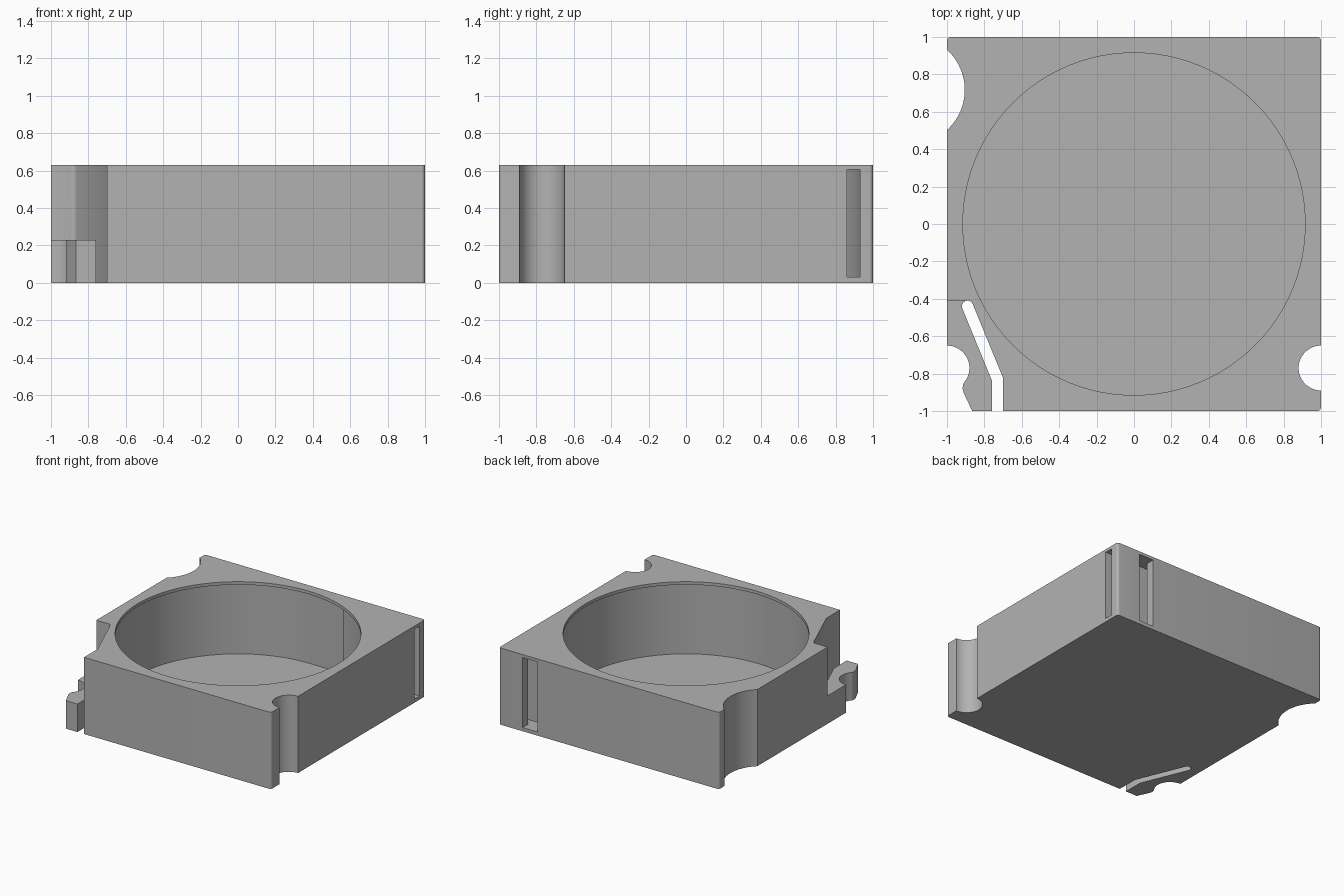
import bpy
import bmesh
from math import cos, sin, radians

default = bpy.data.objects.get("Cube")
if default:
    bpy.data.objects.remove(default, do_unlink=True)

HEIGHT = 0.63
FLOOR, ROOF = 0.03, 0.605      # inner floor and underside of the rim lip
CLIP_TOP = 0.23
OVER = 1.1                     # cutters reach past the block

grey = bpy.data.materials.new("plain grey")
grey.use_nodes = True
colour = (0.45, 0.45, 0.45, 1)
grey.diffuse_color = colour
grey.node_tree.nodes["Principled BSDF"].inputs["Base Color"].default_value = colour


def arc(cx, cy, r, start, end, steps):
    return [(cx + r * cos(radians(start + (end - start) * i / steps)),
             cy + r * sin(radians(start + (end - start) * i / steps)))
            for i in range(steps + 1)]


def circle(cx, cy, r, steps):
    return arc(cx, cy, r, 0, 360, steps)[:-1]


def rect(x0, y0, x1, y1):
    return [(x0, y0), (x1, y0), (x1, y1), (x0, y1)]


def prism(name, outline, z0, z1):
    """Extrude a flat outline from z0 to z1."""
    bm = bmesh.new()
    face = bm.faces.new([bm.verts.new((x, y, z0)) for x, y in outline])
    top = bmesh.ops.extrude_face_region(bm, geom=[face])["geom"]
    bmesh.ops.translate(bm, vec=(0, 0, z1 - z0),
                        verts=[v for v in top if isinstance(v, bmesh.types.BMVert)])
    bmesh.ops.recalc_face_normals(bm, faces=bm.faces)
    mesh = bpy.data.meshes.new(name)
    bm.to_mesh(mesh)
    bm.free()
    mesh.materials.append(grey)
    obj = bpy.data.objects.new(name, mesh)
    bpy.context.collection.objects.link(obj)
    return obj


# Square block with slightly rounded corners
R = 0.02
outline = []
for quarter, (sx, sy) in enumerate([(1, 1), (-1, 1), (-1, -1), (1, -1)]):
    outline += arc(sx * (1 - R), sy * (1 - R), R, 90 * quarter, 90 * quarter + 90, 5)
block = prism("square_housing", outline, 0, HEIGHT)


def cut(name, outline, z0=-0.1, z1=HEIGHT + 0.1):
    cutter = prism(name, outline, z0, z1)
    cutter.hide_render = True
    mod = block.modifiers.new(name, "BOOLEAN")
    mod.operation = "DIFFERENCE"
    mod.solver = "EXACT"
    mod.object = cutter
    bpy.context.view_layer.objects.active = block
    bpy.ops.object.modifier_apply(modifier=name)
    bpy.data.objects.remove(cutter, do_unlink=True)


# Round pocket under a narrow rim lip
cut("pocket", circle(0, 0, 0.93, 128), FLOOR, ROOF)
cut("rim_opening", circle(0, 0, 0.915, 128), ROOF - 0.05)

# Exit channel tangent to the pocket, with a window in the back
cut("exit_channel", rect(0, 0.86, OVER, 0.929), FLOOR, ROOF)
cut("back_window", rect(0.65, 0.9, 0.785, OVER), FLOOR, ROOF)

# Side notches
cut("small_notch", circle(1, -0.77, 0.12, 48))
cut("large_notch", circle(-1.195, 0.717, 0.29, 96))

# Flexible clip: gap behind it, step above it, hooked outline outside it
gap = arc(-0.89, -0.44, 0.03, 22, 202, 12)
gap += [(-0.76, -0.836), (-0.76, -OVER), (-0.70, -OVER), (-0.70, -0.823)]
cut("clip_gap", gap)
cut("clip_step", [(-OVER, -0.412), (-0.89, -0.412), (-0.89, -0.44), (-0.73, -0.83),
                  (-0.73, -OVER), (-OVER, -OVER)], CLIP_TOP)
cut("clip_notch", circle(-1, -0.77, 0.12, 48))
cut("clip_hook", [(-OVER, -0.8), (-0.95, -0.8), (-0.9, -0.825), (-0.913, -0.855),
                  (-0.917, -0.88), (-0.912, -0.9), (-0.865, -1), (-0.818, -OVER),
                  (-OVER, -OVER)])

# Smooth the curved walls, keep the edges crisp
for obj in bpy.context.selected_objects:
    obj.select_set(False)
block.select_set(True)
bpy.context.view_layer.objects.active = block
bpy.ops.object.shade_smooth_by_angle(angle=radians(30))
